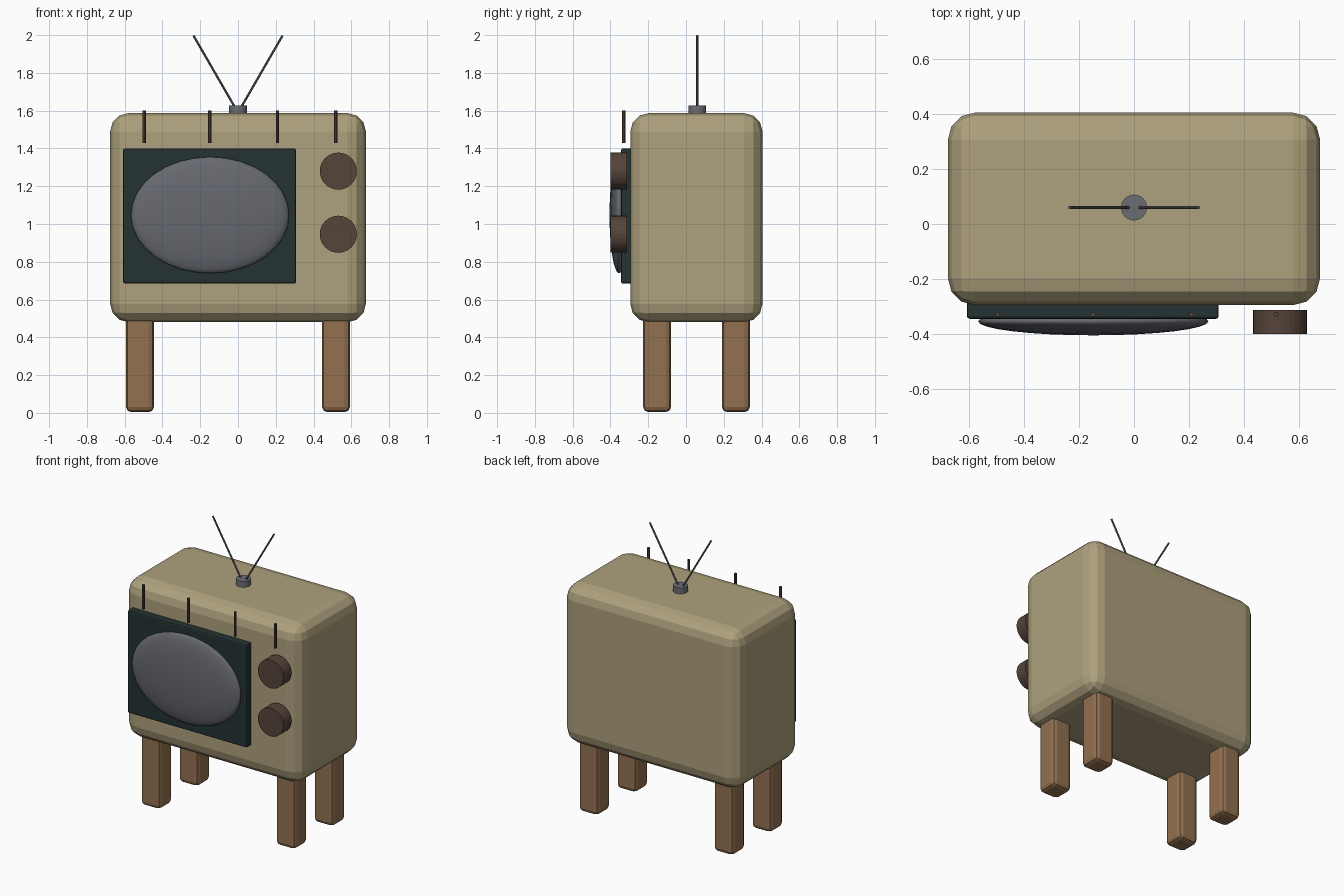
import bpy
import math
from mathutils import Vector

if "Cube" in bpy.data.objects:
    bpy.data.objects.remove(bpy.data.objects["Cube"])


def material(name, rgb):
    m = bpy.data.materials.new(name)
    m.diffuse_color = (*rgb, 1)
    m.use_nodes = True
    m.node_tree.nodes["Principled BSDF"].inputs["Base Color"].default_value = m.diffuse_color
    return m


TAN = material("tan casing", (0.42, 0.355, 0.205))
WOOD = material("leg wood", (0.29, 0.165, 0.08))
DARK = material("dark teal frame", (0.018, 0.032, 0.032))
GLASS = material("grey glass", (0.135, 0.14, 0.16))
BROWN = material("dark brown", (0.09, 0.058, 0.042))
METAL = material("antenna metal", (0.15, 0.155, 0.17))


def finish(name, mat, bevel=0, segments=1):
    ob = bpy.context.object
    ob.name = name
    ob.data.materials.append(mat)
    if bevel:
        mod = ob.modifiers.new("bevel", 'BEVEL')
        mod.width, mod.segments = bevel, segments
        mod.limit_method = 'ANGLE'
    return ob


def box(name, mat, lo, hi, bevel=0, segments=1):
    lo, hi = Vector(lo), Vector(hi)
    bpy.ops.mesh.primitive_cube_add(size=1, location=(lo + hi) / 2)
    bpy.context.object.scale = hi - lo
    bpy.ops.object.transform_apply(location=False, rotation=False, scale=True)
    return finish(name, mat, bevel, segments)


def rod(name, mat, a, b, radius, sides):
    a, b = Vector(a), Vector(b)
    bpy.ops.mesh.primitive_cylinder_add(
        vertices=sides, radius=radius, depth=(b - a).length, location=(a + b) / 2,
        rotation=(b - a).to_track_quat('Z', 'Y').to_euler())
    return finish(name, mat)


# Rounded casing
box("casing", TAN, (-0.677, -0.295, 0.48), (0.677, 0.405, 1.587), 0.097, 3)

# Four legs
for sx, side in ((-1, "left"), (1, "right")):
    for y, end in ((-0.153, "front"), (0.264, "back")):
        x = sx * 0.519
        box(f"{end}_{side}_leg", WOOD, (x - 0.074, y - 0.074, 0.004),
            (x + 0.074, y + 0.074, 0.53), 0.028, 2)

# Screen frame and bulging glass
box("screen_frame", DARK, (-0.608, -0.345, 0.685), (0.308, -0.28, 1.40), 0.01, 2)
bpy.ops.mesh.primitive_uv_sphere_add(segments=32, ring_count=16, radius=1,
                                     location=(-0.148, -0.354, 1.047))
bpy.context.object.scale = (0.419, 0.051, 0.308)
bpy.ops.object.transform_apply(location=False, rotation=False, scale=True)
bpy.ops.object.shade_smooth()
finish("screen_glass", GLASS)

# Control knobs
for name, z in (("upper_knob", 1.28), ("lower_knob", 0.946)):
    rod(name, BROWN, (0.531, -0.312, z), (0.531, -0.40, z), 0.098, 32)

# Row of thin upright pins above the screen
for i, x in enumerate((-0.496, -0.149, 0.209, 0.518)):
    rod(f"pin_{i + 1}", BROWN, (x, -0.329, 1.43), (x, -0.329, 1.60), 0.009, 8)

# Antenna base and two splayed rods
rod("antenna_base", METAL, (0, 0.06, 1.58), (0, 0.06, 1.628), 0.047, 24)
for sx, side in ((-1, "left"), (1, "right")):
    rod(f"{side}_antenna", METAL, (sx * 0.006, 0.06, 1.60),
        (sx * 0.236, 0.06, 1.998), 0.006, 8)
